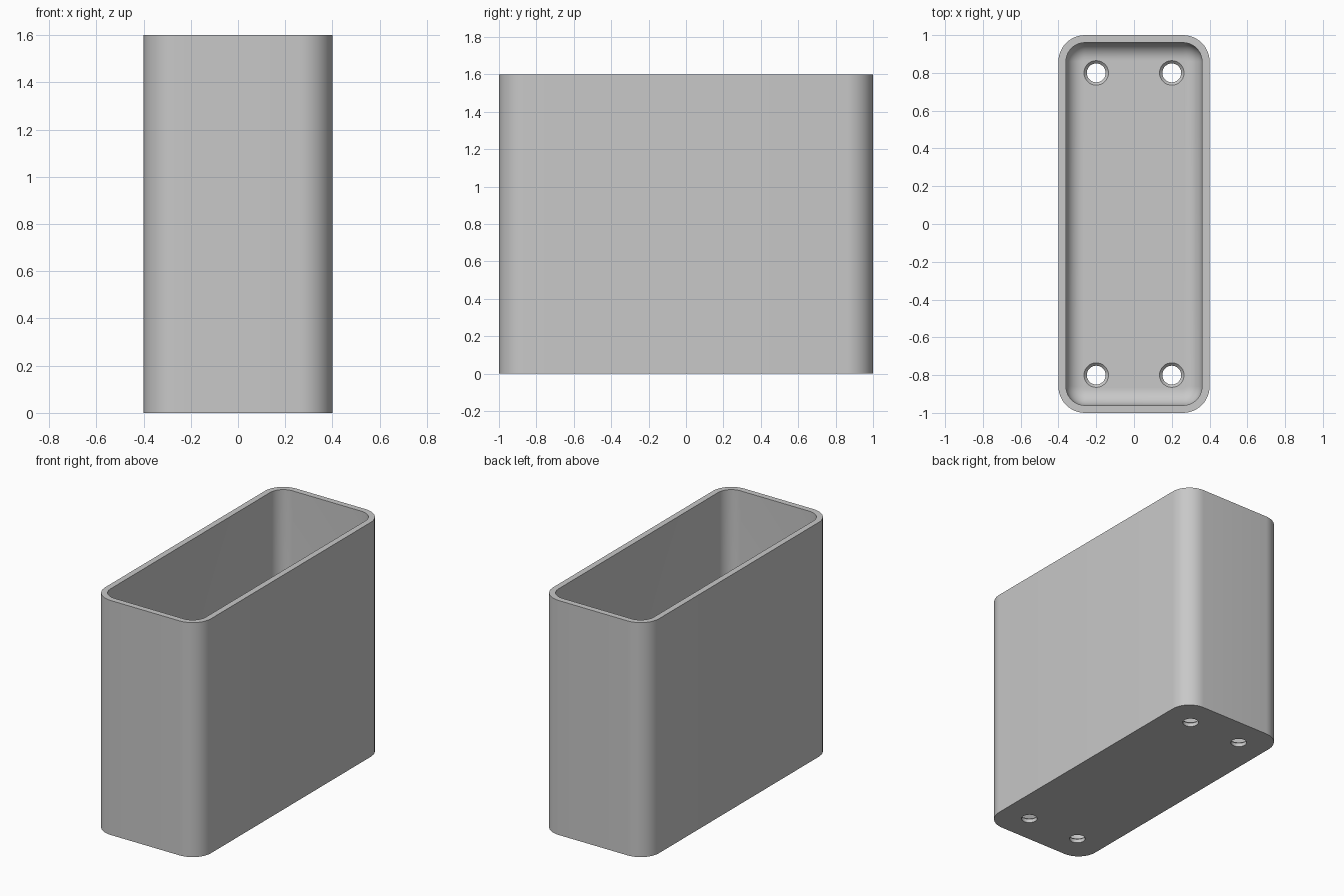
import bpy, bmesh, math

if "Cube" in bpy.data.objects:
    bpy.data.objects.remove(bpy.data.objects["Cube"])

WALL, HEIGHT, FLOOR = 0.04, 1.6, 0.04
HX, HY, RADIUS = 0.4, 1.0, 0.14
FILLET = 0.09
SEG = 12

grey = bpy.data.materials.new("light grey")
grey.diffuse_color = (0.58, 0.58, 0.58, 1)
grey.use_nodes = True
grey.node_tree.nodes["Principled BSDF"].inputs["Base Color"].default_value = grey.diffuse_color


def rounded_ring(bm, inset, z):
    """Rounded rectangle of vertices, inset from the outer outline."""
    r = RADIUS - inset
    cx, cy = HX - RADIUS, HY - RADIUS
    ring = []
    for q, (sx, sy) in enumerate([(1, 1), (-1, 1), (-1, -1), (1, -1)]):
        for i in range(SEG + 1):
            a = (q + i / SEG) * math.pi / 2
            ring.append(bm.verts.new((sx * cx + r * math.cos(a), sy * cy + r * math.sin(a), z)))
    return ring


def circle_ring(bm, x, y, r, z, n=32):
    return [bm.verts.new((x + r * math.cos(2 * math.pi * i / n),
                          y + r * math.sin(2 * math.pi * i / n), z)) for i in range(n)]


def skin(bm, rings):
    """Bridge successive rings and cap both ends."""
    for a, b in zip(rings, rings[1:]):
        n = len(a)
        for i in range(n):
            j = (i + 1) % n
            bm.faces.new((a[i], a[j], b[j], b[i]))
    bm.faces.new(rings[0][::-1])
    bm.faces.new(rings[-1])


def to_object(bm, name):
    bmesh.ops.recalc_face_normals(bm, faces=bm.faces)
    mesh = bpy.data.meshes.new(name)
    bm.to_mesh(mesh)
    bm.free()
    mesh.materials.append(grey)
    obj = bpy.data.objects.new(name, mesh)
    bpy.context.collection.objects.link(obj)
    return obj


# open box: outer wall, rim, inner wall, then fillet down to the floor
bm = bmesh.new()
profile = [(0, 0), (0, HEIGHT), (WALL, HEIGHT)]
for i in range(11):
    a = i / 10 * math.pi / 2
    profile.append((WALL + FILLET * (1 - math.cos(a)), FLOOR + FILLET * (1 - math.sin(a))))
skin(bm, [rounded_ring(bm, inset, z) for inset, z in profile])
box = to_object(bm, "open_box")

# countersunk mounting holes in the floor
bm = bmesh.new()
for x in (-0.2, 0.2):
    for y in (-0.8, 0.8):
        skin(bm, [circle_ring(bm, x, y, r, z) for r, z in
                  [(0.05, -0.05), (0.05, FLOOR - 0.015), (0.065, FLOOR), (0.065, FLOOR + 0.05)]])
cutter = to_object(bm, "hole_cutter")
cutter.hide_render = True

cut = box.modifiers.new("holes", "BOOLEAN")
cut.operation = "DIFFERENCE"
cut.solver = "EXACT"
cut.object = cutter
bpy.context.view_layer.objects.active = box
box.select_set(True)
bpy.ops.object.modifier_apply(modifier=cut.name)
bpy.data.objects.remove(cutter)

bpy.ops.object.shade_smooth_by_angle(angle=math.radians(30))
